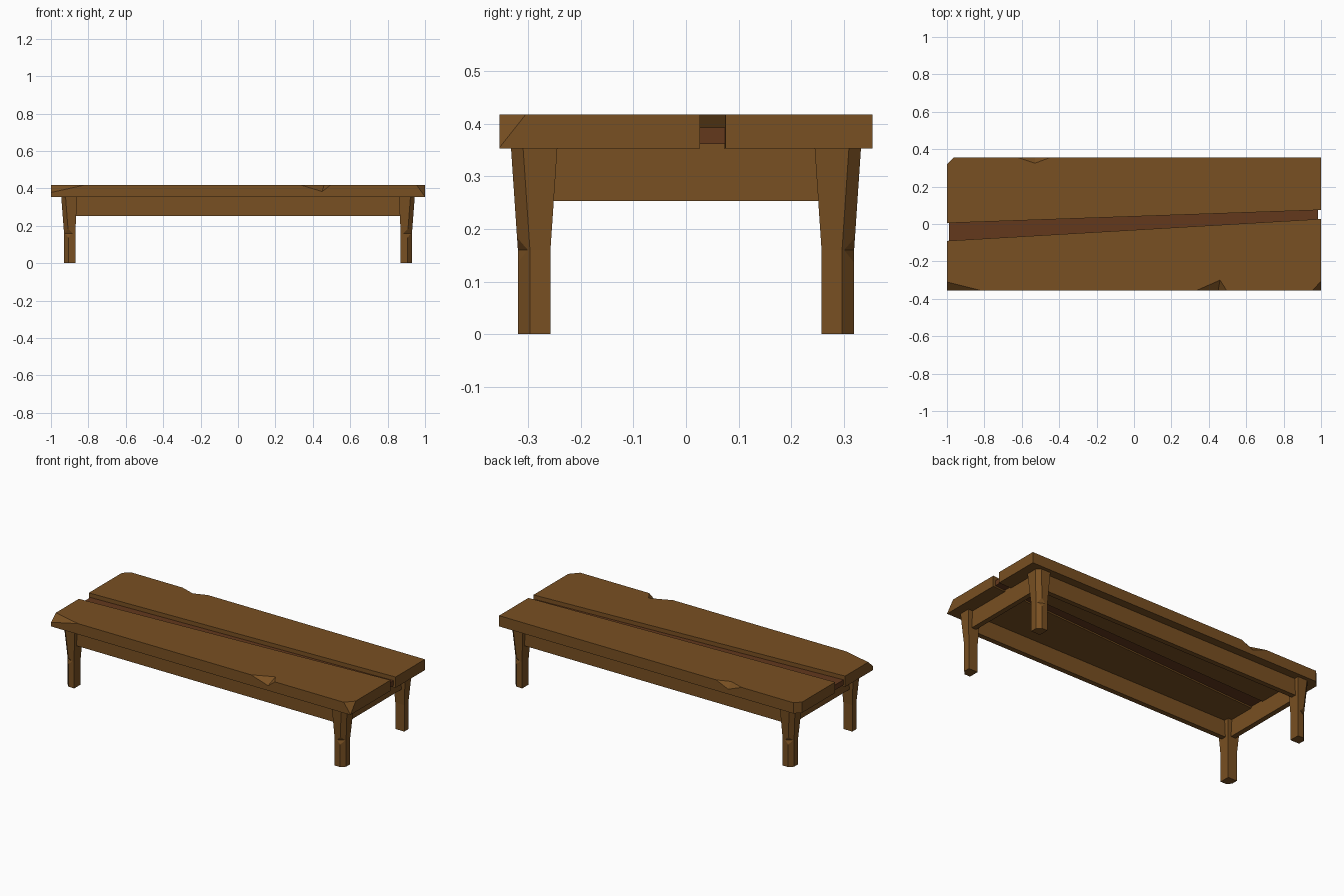
import bpy, bmesh
from mathutils import Vector

if "Cube" in bpy.data.objects:
    bpy.data.objects.remove(bpy.data.objects["Cube"])

def material(name, rgb):
    m = bpy.data.materials.new(name)
    m.diffuse_color = (*rgb, 1)
    m.use_nodes = True
    m.node_tree.nodes["Principled BSDF"].inputs["Base Color"].default_value = m.diffuse_color
    return m

WOOD = material("wood", (0.19, 0.08, 0.016))
DARK = material("dark_wood", (0.125, 0.04, 0.012))

def loft(name, rings, mat=WOOD):
    """Solid through a stack of rings, each a (z, outline) pair."""
    bm = bmesh.new()
    loops = [[bm.verts.new((x, y, z)) for x, y in pts] for z, pts in rings]
    n = len(loops[0])
    for a, b in zip(loops, loops[1:]):
        for i in range(n):
            j = (i + 1) % n
            bm.faces.new((a[i], a[j], b[j], b[i]))
    bm.faces.new(loops[0])
    bm.faces.new(loops[-1])
    return finish(name, bm, mat)

def finish(name, bm, mat):
    bmesh.ops.recalc_face_normals(bm, faces=bm.faces)
    me = bpy.data.meshes.new(name)
    bm.to_mesh(me)
    bm.free()
    ob = bpy.data.objects.new(name, me)
    me.materials.append(mat)
    bpy.context.collection.objects.link(ob)
    return ob

def box(name, x0, x1, y0, y1, z0, z1):
    pts = [(x0, y0), (x1, y0), (x1, y1), (x0, y1)]
    return loft(name, [(z0, pts), (z1, pts)])

def chip_edge(ob, a, c, p, q):
    """Cut a V chip: a, c lie on the edge; p, q on the two faces beside it."""
    pts = [Vector(v) for v in (a, c, p, q)]
    mid = (pts[2] + pts[3]) / 2
    bm = bmesh.new()
    vs = [bm.verts.new(mid + 2 * (v - mid)) for v in pts]
    bmesh.ops.convex_hull(bm, input=vs)
    cutter = finish(ob.name + "_chip_cutter", bm, WOOD)
    cutter.hide_render = True
    cutter.hide_set(True)
    cutter.display_type = 'WIRE'
    mod = ob.modifiers.new("chip", 'BOOLEAN')
    mod.object, mod.operation, mod.solver = cutter, 'DIFFERENCE', 'EXACT'

def chip_corner(ob, a, b, c):
    """Slice off the top corner outside the plane through three points."""
    a, b, c = Vector(a), Vector(b), Vector(c)
    no = (b - a).cross(c - a)
    if no.dot(a) < 0:
        no = -no
    bm = bmesh.new()
    bm.from_mesh(ob.data)
    r = bmesh.ops.bisect_plane(bm, geom=bm.verts[:] + bm.edges[:] + bm.faces[:],
                               plane_co=a, plane_no=no, clear_outer=True)
    cut = [e for e in r['geom_cut'] if isinstance(e, bmesh.types.BMEdge)]
    bmesh.ops.holes_fill(bm, edges=cut)
    bmesh.ops.recalc_face_normals(bm, faces=bm.faces)
    bm.to_mesh(ob.data)
    bm.free()

Z0, Z1 = 0.353, 0.418

# Two worn planks with a slanting gap between them
front = [(-1, -.355), (1, -.355), (1, .027), (-1, -.09)]
back = [(-1, .005), (1, .075), (1, .355), (-.965, .355), (-1, .32)]
front_plank = loft("front_plank", [(Z0, front), (Z1, front)])
back_plank = loft("back_plank", [(Z0, back), (Z1, back)])
chip_corner(front_plank, (-1, -.31, Z1), (-.82, -.355, Z1), (-1, -.355, .378))
chip_corner(front_plank, (1, -.305, Z1), (.955, -.355, Z1), (1, -.355, .355))
chip_edge(front_plank, (.335, -.355, Z1), (.495, -.355, Z1),
          (.46, -.3, Z1), (.45, -.355, .383))
chip_edge(back_plank, (-.62, .355, Z1), (-.45, .355, Z1),
          (-.53, .325, Z1), (-.53, .355, .383))

# Dark strip sunk in the gap
strip = [(-.99, -.09), (.985, .026), (.985, .075), (-.99, .006)]
loft("gap_strip", [(.362, strip), (.393, strip)], DARK)

# Apron boards
for s, side in ((-1, "front"), (1, "back")):
    box(side + "_apron", -.89, .89, s * .29 - .015, s * .29 + .015, .253, .362)
for s, side in ((-1, "left"), (1, "right")):
    box(side + "_apron", s * .9 - .015, s * .9 + .015, -.28, .28, .253, .362)

# Legs: flared at the top, outer corner bevelled and chipped
def leg_ring(sx, sy, x0, x1, y0, y1, cut=.023):
    return [(sx * x, sy * y) for x, y in
            ((x0, y0), (x1, y0), (x1, y1 - cut), (x1 - cut, y1), (x0, y1))]

for sx, side in ((-1, "left"), (1, "right")):
    for sy, end in ((-1, "front"), (1, "back")):
        low = leg_ring(sx, sy, .87, .93, .258, .32)
        top = leg_ring(sx, sy, .86, .945, .245, .333)
        leg = loft(f"{end}_{side}_leg", [(0, low), (.16, low), (Z0, top)])
        chip_edge(leg, (sx * .907, sy * .32, .136), (sx * .907, sy * .3215, .182),
                  (sx * .885, sy * .32, .16), (sx * .926, sy * .301, .16))
